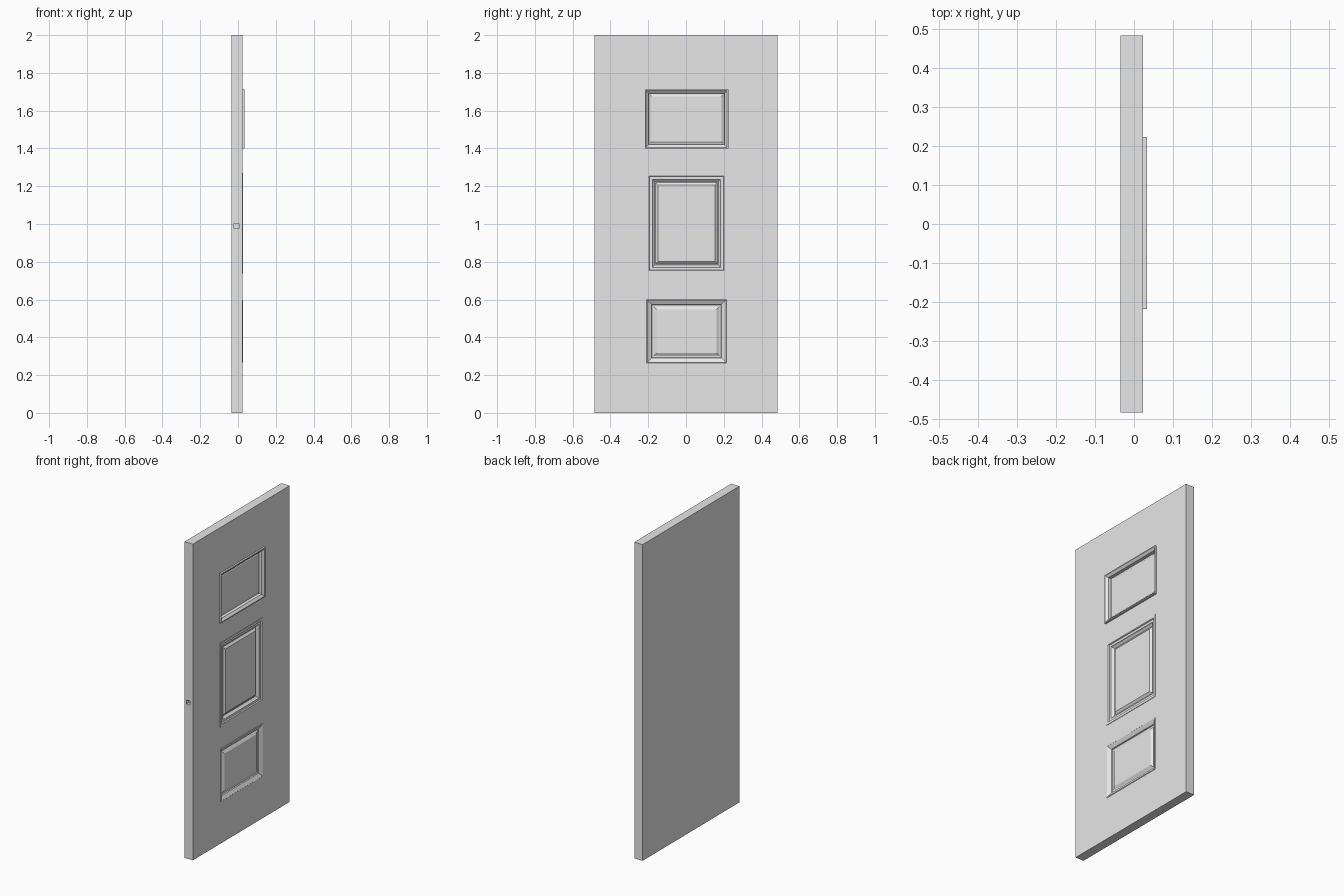
import bpy, bmesh
from mathutils import Vector

cube = bpy.data.objects.get("Cube")
if cube:
    bpy.data.objects.remove(cube, do_unlink=True)

grey = bpy.data.materials.new("light grey paint")
grey.use_nodes = True
colour = (0.8, 0.8, 0.8, 1)
grey.diffuse_color = colour
grey.node_tree.nodes["Principled BSDF"].inputs["Base Color"].default_value = colour

FACE = 0.023   # plane of the panelled side
BACK = -0.035


def make_object(name, bm):
    bmesh.ops.recalc_face_normals(bm, faces=bm.faces)
    mesh = bpy.data.meshes.new(name)
    bm.to_mesh(mesh)
    bm.free()
    mesh.materials.append(grey)
    ob = bpy.data.objects.new(name, mesh)
    bpy.context.scene.collection.objects.link(ob)
    return ob


def box(name, low, high):
    bm = bmesh.new()
    bmesh.ops.create_cube(bm, size=1)
    low, high = Vector(low), Vector(high)
    bmesh.ops.scale(bm, vec=high - low, verts=bm.verts)
    bmesh.ops.translate(bm, vec=(low + high) / 2, verts=bm.verts)
    return make_object(name, bm)


def cut(target, cutter):
    mod = target.modifiers.new(cutter.name, 'BOOLEAN')
    mod.operation = 'DIFFERENCE'
    mod.solver = 'EXACT'
    mod.object = cutter
    cutter.hide_render = True
    cutter.hide_set(True)


def panel(name, y0, y1, z0, z1, profile):
    """Nested rectangles, each given by its inset and its x position."""
    bm = bmesh.new()
    rings = []
    for inset, x in profile:
        a, b, c, d = y0 + inset, y1 - inset, z0 + inset, z1 - inset
        rings.append([bm.verts.new((x, y, z)) for y, z in ((a, c), (b, c), (b, d), (a, d))])
    for r, s in zip(rings, rings[1:]):
        for i in range(4):
            j = (i + 1) % 4
            bm.faces.new((r[i], r[j], s[j], s[i]))
    bm.faces.new(rings[-1])
    ob = make_object(name, bm)
    # keep the open moulding facing outward
    if ob.data.polygons[-1].normal.x < 0:
        ob.data.flip_normals()


# Door leaf
door = box("door_leaf", (BACK, -0.484, 0), (FACE, 0.484, 2))

# Mouldings: raised rim, sunk groove, bevelled field
top_profile = [(0, FACE), (0, 0.034), (0.006, 0.034), (0.02, 0.022), (0.022, 0.004),
               (0.027, 0.004), (0.036, 0.01)]
middle_profile = [(0, FACE), (0, 0.026), (0.016, 0.026), (0.019, 0.019), (0.034, 0.019),
                  (0.037, 0.012), (0.046, 0.004), (0.051, 0.004), (0.064, 0.015)]
bottom_profile = [(0, FACE), (0.003, 0.026), (0.026, 0.013), (0.028, 0.006),
                  (0.036, 0.006), (0.052, 0.016)]
panels = [
    ("top_panel", -0.218, 0.224, 1.40, 1.712, top_profile),
    ("middle_panel", -0.212, 0.217, 0.737, 1.27, middle_profile),
    ("bottom_panel", -0.208, 0.214, 0.265, 0.60, bottom_profile),
]
for name, y0, y1, z0, z1, profile in panels:
    panel(name, y0, y1, z0, z1, profile)
    cut(door, box(name + "_cutter", (-0.005, y0, z0), (0.1, y1, z1)))

# Latch recess in the front edge
cut(door, box("latch_cutter", (-0.022, -0.6, 0.976), (0.004, -0.46, 1.002)))
